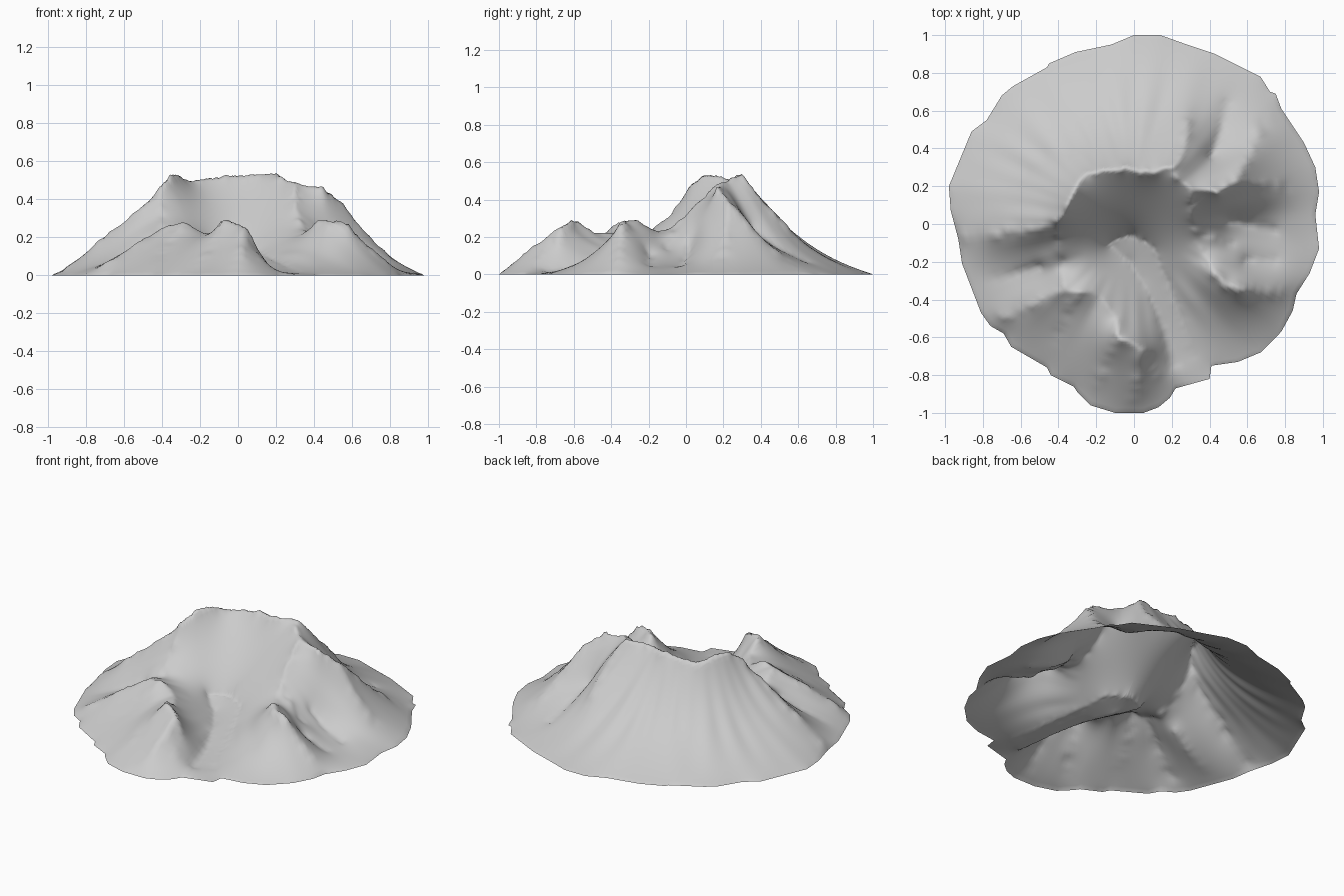
import bpy, bmesh, math, random
from mathutils import Vector, noise

if "Cube" in bpy.data.objects:
    bpy.data.objects.remove(bpy.data.objects["Cube"])

random.seed(4)
N = 141                      # relief grid resolution over -1.05..1.05
SPAN = 1.05
STEP = 2 * SPAN / (N - 1)
CONCAVE = STEP * STEP / (4 * .42 ** 2)   # makes slopes sag towards the foot

# Foot of the mountain, anticlockwise from the back
OUTLINE = [(0, 1), (-.12, .95), (-.31, .91), (-.45, .85), (-.46, .83), (-.64, .73),
           (-.70, .68), (-.78, .55), (-.86, .49), (-.98, .2), (-.97, .07), (-.93, -.08),
           (-.91, -.21), (-.81, -.47), (-.76, -.54), (-.69, -.58), (-.65, -.65), (-.46, -.76),
           (-.44, -.8), (-.32, -.86), (-.3, -.89), (-.23, -.96), (-.1, -1), (.05, -1),
           (.13, -.97), (.19, -.92), (.22, -.87), (.40, -.82), (.41, -.75), (.55, -.73),
           (.67, -.68), (.78, -.57), (.84, -.46), (.86, -.37), (.93, -.26), (.98, -.13),
           (.96, .05), (.98, .17), (.96, .3), (.9, .43), (.78, .61), (.75, .69),
           (.72, .7), (.67, .78), (.43, .9), (.28, .95), (.14, 1)]

# Crest lines as (x, y, height)
CRATER_RIM = [(-.42, 0, .44), (-.36, .08, .535), (-.31, .2, .52), (-.24, .27, .5),
              (-.16, .29, .51), (-.05, .29, .53), (.1, .28, .53), (.2, .3, .545),
              (.25, .22, .5), (.3, .18, .485)]
WEST_RIDGE = [(-.42, 0, .44), (-.6, -.04, .29), (-.8, -.06, .14), (-.9, -.07, .05)]
WEST_SPUR = [(-.42, 0, .44), (-.4, -.1, .31), (-.38, -.2, .22), (-.36, -.36, .26)]
EAST_WALL = [(.3, .18, .485), (.31, .05, .38), (.33, -.06, .27), (.36, -.16, .22), (.43, -.27, .3)]
EAST_RIDGE = [(.3, .18, .485), (.44, .17, .475), (.52, .22, .42), (.6, .22, .33),
              (.7, .21, .2), (.82, .2, .08)]
EAST_SPUR = [(.33, -.06, .27), (.42, -.07, .22), (.52, -.11, .12)]
NORTHEAST_SPUR = [(.52, .22, .41), (.6, .33, .27), (.66, .48, .13), (.72, .58, .05)]
NORTH_SPUR = [(.2, .3, .54), (.27, .38, .43), (.28, .6, .2)]
RIGHT_HILL = [(.36, -.2, .23), (.43, -.27, .3), (.48, -.33, .29), (.56, -.35, .295), (.66, -.36, .19), (.77, -.36, .08)]
LEFT_HILL = [(-.18, -.37, .23), (-.3, -.36, .28), (-.42, -.36, .24), (-.52, -.42, .18), (-.7, -.5, .06)]
LEFT_SPUR = [(-.3, -.36, .28), (-.37, -.5, .17), (-.42, -.65, .07)]
FRONT_HILL = [(-.18, -.37, .23), (-.1, -.5, .22), (-.08, -.6, .3), (.02, -.65, .27),
              (.03, -.8, .15), (.01, -.93, .06)]
FRONT_SPUR = [(-.08, -.6, .29), (-.13, -.72, .17), (-.2, -.85, .06)]
FRONT_EAST_SPUR = [(.02, -.65, .265), (.08, -.72, .17), (.13, -.82, .07)]

# Low lines: crater floor running out to the mouth, and the bays between ridges
FLOOR = [(-.14, -.1, .13), (-.02, -.2, .09), (.08, -.36, .07), (.16, -.55, .035), (.21, -.75, .01)]
FLOOR_EAST = [(.1, -.12, .13), (.17, -.3, .085), (.25, -.5, .045), (.31, -.7, .012)]
FLOOR_HEAD = [(-.14, -.1, .13), (-.02, -.06, .135), (.1, -.12, .13)]
EAST_BAY = [(.5, .02, .15), (.6, .0, .08), (.75, -.03, .035)]
EAST_BAY_LOW = [(.58, -.19, .1), (.75, -.2, .04)]
WEST_BAY = [(-.5, -.22, .15), (-.62, -.26, .09), (-.78, -.3, .035)]
NORTHEAST_BAY = [(.41, .36, .24), (.46, .5, .13), (.5, .65, .06)]

CRESTS = [CRATER_RIM, WEST_RIDGE, WEST_SPUR, EAST_WALL, EAST_RIDGE, EAST_SPUR, NORTHEAST_SPUR,
          NORTH_SPUR, RIGHT_HILL, LEFT_HILL, LEFT_SPUR, FRONT_HILL, FRONT_SPUR, FRONT_EAST_SPUR]
LOWS = [FLOOR, FLOOR_EAST, FLOOR_HEAD, EAST_BAY, EAST_BAY_LOW, WEST_BAY, NORTHEAST_BAY]


def inside(x, y):
    hit = False
    for (ax, ay), (bx, by) in zip(OUTLINE, OUTLINE[1:] + OUTLINE[:1]):
        if (ay > y) != (by > y) and x < ax + (y - ay) * (bx - ax) / (by - ay):
            hit = not hit
    return hit


def cell(v):
    return int(round((v + SPAN) / STEP))


grid = [[0.0] * N for _ in range(N)]
pinned = set()


def pin(line, rough):
    """Fix the heights along one line, with a little wobble."""
    for a, b in zip(line, line[1:]):
        a, b = Vector(a), Vector(b)
        count = int((b - a).length / STEP * 2) + 1
        for k in range(count + 1):
            p = a.lerp(b, k / count)
            wob = noise.noise_vector(p * 14) * rough
            i, j = cell(p.x + wob.x), cell(p.y + wob.y)
            grid[i][j] = max(0, p.z + wob.z * .8)
            pinned.add((i, j))


for low in LOWS:
    pin(low, 0)
for crest in CRESTS:
    pin(crest, .018)

# Relax the slopes between the crests, low lines and the foot
free = [(i, j) for i in range(1, N - 1) for j in range(1, N - 1)
        if (i, j) not in pinned and inside(i * STEP - SPAN, j * STEP - SPAN)]
for i, j in free:
    grid[i][j] = .15
SHARE = .25 / (1 + CONCAVE)
for _ in range(220):
    for i, j in free:
        g = grid[i]
        g[j] += 1.9 * ((grid[i - 1][j] + grid[i + 1][j] + g[j - 1] + g[j + 1]) * SHARE - g[j])


def height(x, y):
    u, v = (x + SPAN) / STEP, (y + SPAN) / STEP
    i, j = min(int(u), N - 2), min(int(v), N - 2)
    u, v = u - i, v - j
    z = (grid[i][j] * (1 - u) + grid[i + 1][j] * u) * (1 - v) \
        + (grid[i][j + 1] * (1 - u) + grid[i + 1][j + 1] * u) * v
    # Gullies running down the outer flanks
    r, a = math.hypot(x, y), math.atan2(y, x)
    fade = min(1, z * 5) * min(1, max(0, (r - .3) * 5))
    gully = noise.noise(Vector((math.cos(a) * 7, math.sin(a) * 7, r * 2))) * .018 * fade
    return max(0, z + gully)


# Open mountain shell: rings shrinking from the foot to the middle
border = []
for a, b in zip(OUTLINE, OUTLINE[1:] + OUTLINE[:1]):
    a, b = Vector(a), Vector(b)
    n = max(1, round((b - a).length / .03))
    border += [a.lerp(b, k / n) for k in range(n)]

bm = bmesh.new()
RINGS = 75
rings = []
for r in range(RINGS):
    s = 1 - r / RINGS
    rings.append([bm.verts.new((p.x * s, p.y * s, height(p.x * s, p.y * s) if r else 0))
                  for p in border])
M = len(border)
for lower, upper in zip(rings, rings[1:]):
    for k in range(M):
        q = (k + 1) % M
        bm.faces.new((lower[k], lower[q], upper[q], upper[k]))
middle = bm.verts.new((0, 0, height(0, 0)))
for k in range(M):
    bm.faces.new((rings[-1][k], rings[-1][(k + 1) % M], middle))

mesh = bpy.data.meshes.new("mountain")
bm.to_mesh(mesh)
bm.free()
mountain = bpy.data.objects.new("mountain", mesh)
bpy.context.collection.objects.link(mountain)
for poly in mesh.polygons:
    poly.use_smooth = True
